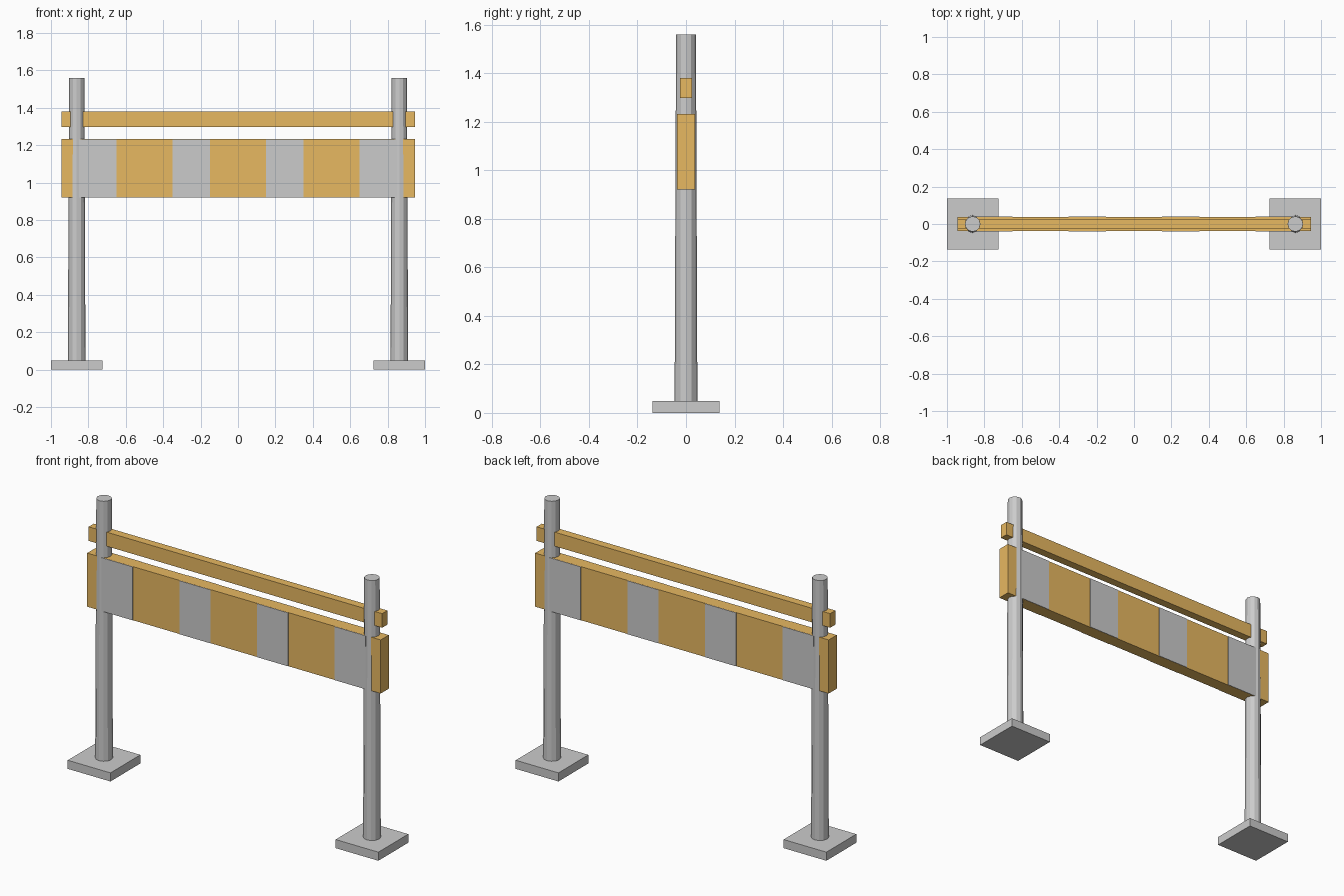
import bpy
import bmesh

if "Cube" in bpy.data.objects:
    bpy.data.objects.remove(bpy.data.objects["Cube"])


def material(name, color):
    m = bpy.data.materials.new(name)
    m.diffuse_color = color
    m.use_nodes = True
    m.node_tree.nodes["Principled BSDF"].inputs["Base Color"].default_value = m.diffuse_color
    return m


ORANGE = material("orange_paint", (0.80, 0.48, 0.12, 1))
WHITE = material("white_paint", (0.80, 0.81, 0.82, 1))


def finish(name, bm, mat=None):
    mesh = bpy.data.meshes.new(name)
    bm.to_mesh(mesh)
    bm.free()
    if mat:
        mesh.materials.append(mat)
    obj = bpy.data.objects.new(name, mesh)
    bpy.context.collection.objects.link(obj)
    return obj


def box(name, x, z0, z1, width, depth, mat=None):
    bm = bmesh.new()
    bmesh.ops.create_cube(bm, size=1)
    bmesh.ops.scale(bm, vec=(width, depth, z1 - z0), verts=bm.verts)
    bmesh.ops.translate(bm, vec=(x, 0, (z0 + z1) / 2), verts=bm.verts)
    return finish(name, bm, mat)


def post(name, x, z0, z1, r0, r1):
    bm = bmesh.new()
    bmesh.ops.create_cone(bm, cap_ends=True, segments=12,
                          radius1=r0, radius2=r1, depth=z1 - z0)
    bmesh.ops.translate(bm, vec=(x, 0, (z0 + z1) / 2), verts=bm.verts)
    return finish(name, bm)


# Feet and tapered posts
for side, s in (("left", -1), ("right", 1)):
    box(f"{side}_foot", s * 0.8625, 0, 0.05, 0.275, 0.275)
    post(f"{side}_post", s * 0.8625, 0.05, 1.56, 0.047, 0.041)

# Wide board and thin top rail, both running through the posts
box("board", 0, 0.92, 1.232, 1.89, 0.074, ORANGE)
box("top_rail", 0, 1.298, 1.38, 1.89, 0.048, ORANGE)

# White stripes, slightly proud of the board front and back
for i, x in enumerate((-0.75, -0.25, 0.25, 0.75)):
    box(f"white_stripe_{i + 1}", x, 0.9205, 1.2315, 0.2, 0.080, WHITE)
